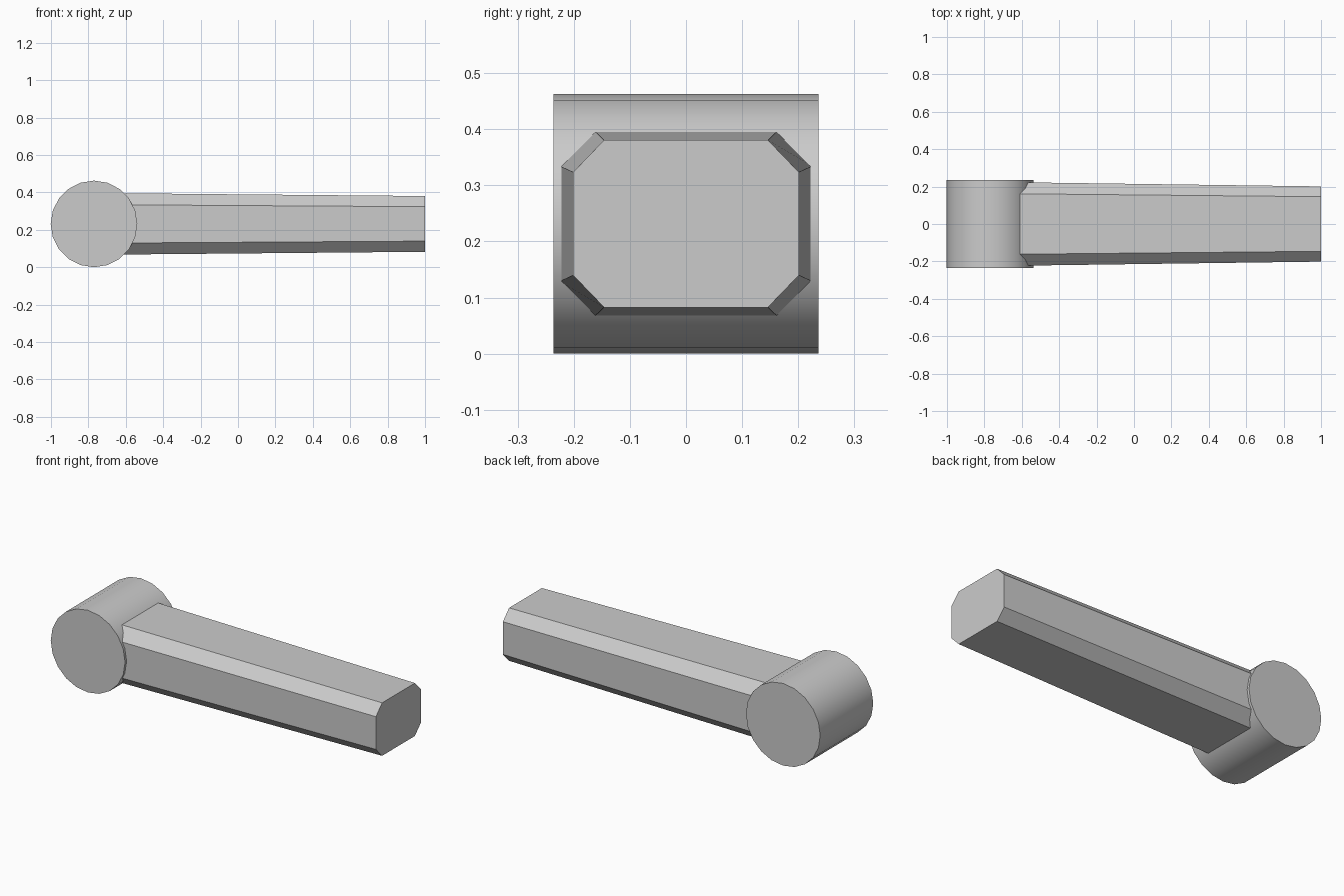
import bpy, bmesh
from math import radians

cube = bpy.data.objects.get("Cube")
if cube:
    bpy.data.objects.remove(cube, do_unlink=True)

grey = bpy.data.materials.new("plain_grey")
grey.use_nodes = True
colour = (0.6, 0.6, 0.6, 1.0)
grey.diffuse_color = colour
grey.node_tree.nodes["Principled BSDF"].inputs["Base Color"].default_value = colour

AXIS_X, AXIS_Z = -0.77, 0.2315

# Round hub lying along y
bpy.ops.mesh.primitive_cylinder_add(vertices=20, radius=0.2315, depth=0.472,
                                    location=(AXIS_X, 0, AXIS_Z),
                                    rotation=(radians(90), 0, 0))
hub = bpy.context.object
hub.name = "pivot_hub"
hub.data.materials.append(grey)
bpy.ops.object.shade_smooth_by_angle(angle=radians(30))


def octagon(bm, x, half_y, half_z, cut_y, cut_z):
    """Ring of a rectangle with cut corners, facing along x."""
    corner = [(half_y, cut_z), (cut_y, half_z)]
    ring = []
    for sy, sz in ((1, 1), (-1, 1), (-1, -1), (1, -1)):
        points = corner if sy * sz > 0 else corner[::-1]
        ring += [bm.verts.new((x, sy * y, AXIS_Z + sz * z)) for y, z in points]
    return ring


# Tapered arm with chamfered edges, starting inside the hub
bm = bmesh.new()
inner = octagon(bm, AXIS_X, 0.225, 0.165, 0.163, 0.103)
outer = octagon(bm, 1.0, 0.201, 0.149, 0.146, 0.092)
for i in range(8):
    j = (i + 1) % 8
    bm.faces.new((inner[i], inner[j], outer[j], outer[i]))
bm.faces.new(inner)
bm.faces.new(outer)
bmesh.ops.recalc_face_normals(bm, faces=bm.faces)
mesh = bpy.data.meshes.new("tapered_arm")
bm.to_mesh(mesh)
bm.free()
mesh.materials.append(grey)
arm = bpy.data.objects.new("tapered_arm", mesh)
bpy.context.collection.objects.link(arm)
